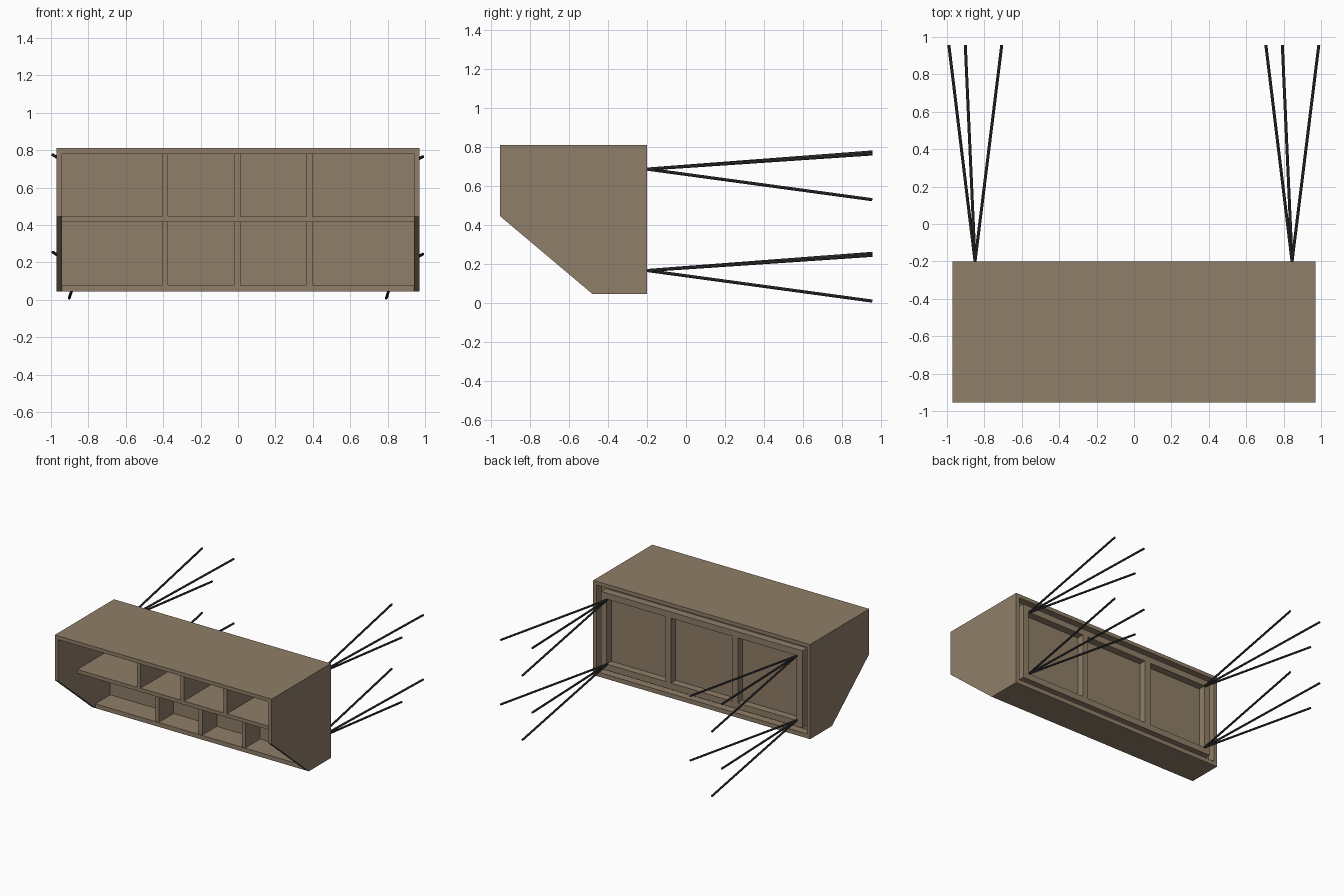
import bpy, bmesh
from mathutils import Vector

if "Cube" in bpy.data.objects:
    bpy.data.objects.remove(bpy.data.objects["Cube"])


def material(name, color):
    m = bpy.data.materials.new(name)
    m.diffuse_color = color
    m.use_nodes = True
    m.node_tree.nodes["Principled BSDF"].inputs["Base Color"].default_value = m.diffuse_color
    return m


WOOD = material("wood", (0.28, 0.21, 0.14, 1))
METAL = material("dark_metal", (0.045, 0.045, 0.05, 1))


def finish(name, bm, mat):
    bmesh.ops.recalc_face_normals(bm, faces=bm.faces)
    me = bpy.data.meshes.new(name)
    bm.to_mesh(me)
    bm.free()
    me.materials.append(mat)
    ob = bpy.data.objects.new(name, me)
    bpy.context.collection.objects.link(ob)
    return ob


def box(name, x0, x1, y0, y1, z0, z1):
    bm = bmesh.new()
    bmesh.ops.create_cube(bm, size=1)
    for v in bm.verts:
        v.co = Vector((x1 if v.co.x > 0 else x0,
                       y1 if v.co.y > 0 else y0,
                       z1 if v.co.z > 0 else z0))
    return finish(name, bm, WOOD)


def side_panel(name, x0, x1):
    profile = [(-0.955, 0.81), (-0.2, 0.81), (-0.2, 0.045), (-0.48, 0.045), (-0.955, 0.445)]
    bm = bmesh.new()
    face = bm.faces.new([bm.verts.new((x0, y, z)) for y, z in profile])
    ext = bmesh.ops.extrude_face_region(bm, geom=[face])
    bmesh.ops.translate(bm, vec=(x1 - x0, 0, 0),
                        verts=[g for g in ext["geom"] if isinstance(g, bmesh.types.BMVert)])
    return finish(name, bm, WOOD)


def rod(name, start, end, r=0.008):
    a, b = Vector(start), Vector(end)
    bm = bmesh.new()
    bmesh.ops.create_cone(bm, cap_ends=True, segments=8, radius1=r, radius2=r, depth=(b - a).length)
    rot = (b - a).to_track_quat("Z", "Y")
    for v in bm.verts:
        v.co = rot @ v.co + (a + b) / 2
    return finish(name, bm, METAL)


# Cabinet shell
side_panel("left_side", -0.97, -0.94)
side_panel("right_side", 0.94, 0.97)
box("top_panel", -0.94, 0.94, -0.955, -0.2, 0.78, 0.81)
box("bottom_panel", -0.94, 0.94, -0.48, -0.2, 0.045, 0.08)
box("back_panel", -0.94, 0.94, -0.29, -0.26, 0.08, 0.78)

# Recessed shelf and compartment dividers
box("shelf", -0.94, 0.94, -0.71, -0.29, 0.415, 0.445)
for i, x in enumerate((-0.39, -0.003, 0.383)):
    box(f"upper_divider_{i}", x - 0.016, x + 0.016, -0.71, -0.29, 0.445, 0.78)
    box(f"lower_divider_{i}", x - 0.016, x + 0.016, -0.475, -0.29, 0.08, 0.415)

# Rear mounting frame
for i, (x0, x1) in enumerate(((-0.90, -0.85), (-0.325, -0.275), (0.275, 0.325), (0.85, 0.90))):
    box(f"rear_frame_post_{i}", x0, x1, -0.26, -0.2, 0.165, 0.69)
for name, z0, z1 in (("lower", 0.115, 0.165), ("upper", 0.69, 0.74)):
    box(f"rear_frame_{name}_rail", -0.90, 0.90, -0.26, -0.2, z0, z1)

# Four groups of three splayed rods
for side, x in (("left", -0.85), ("right", 0.845)):
    for level, z in (("lower", 0.166), ("upper", 0.687)):
        for i, (dx, dz) in enumerate(((-0.14, 0.088), (-0.052, -0.157), (0.143, 0.078))):
            rod(f"{side}_{level}_rod_{i}", (x, -0.2, z), (x + dx, 0.957, z + dz))
